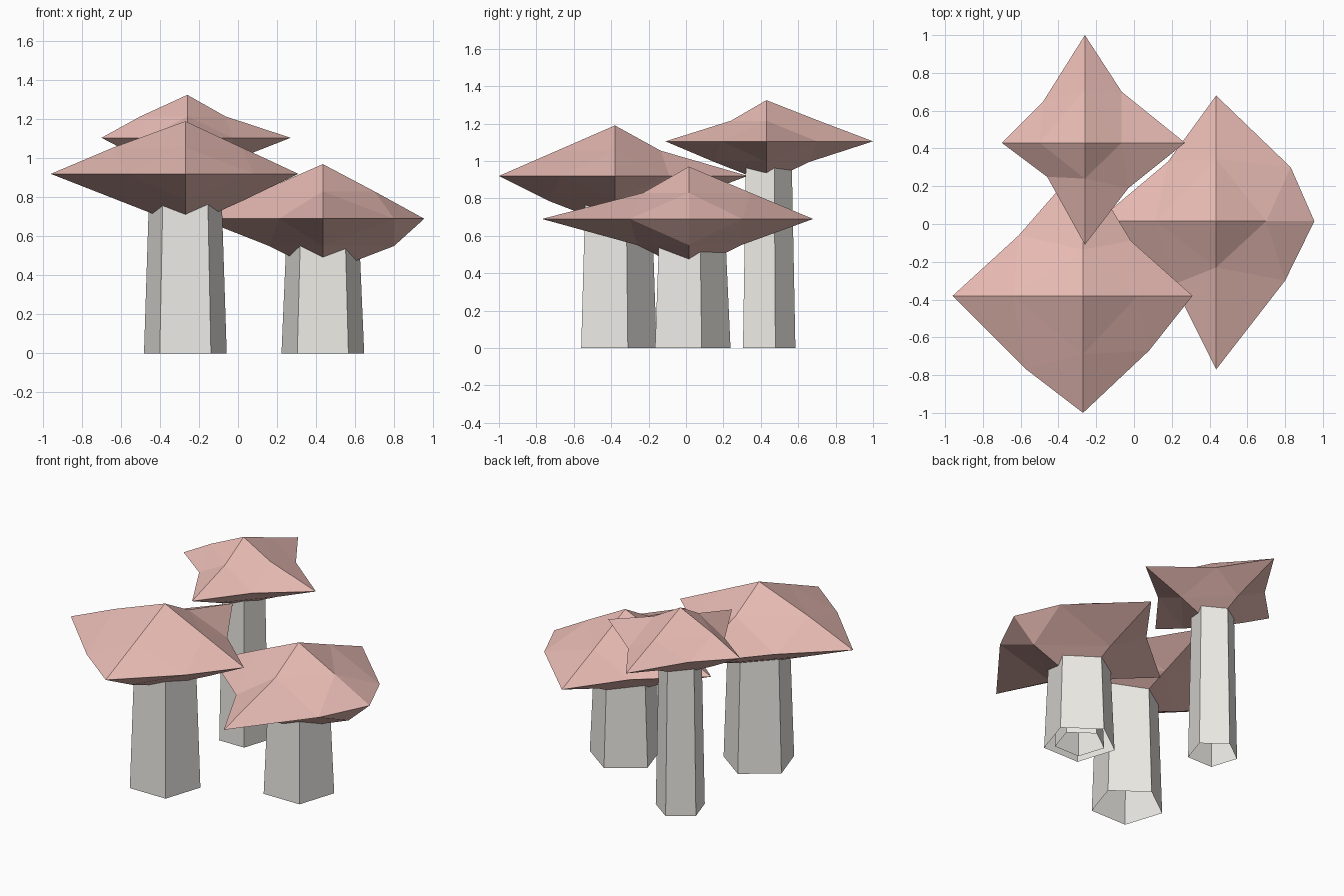
import bpy, bmesh
from math import sin, cos, radians
from mathutils import Vector

if "Cube" in bpy.data.objects:
    bpy.data.objects.remove(bpy.data.objects["Cube"])


def material(name, rgb):
    m = bpy.data.materials.new(name)
    m.diffuse_color = (*rgb, 1)
    m.use_nodes = True
    m.node_tree.nodes["Principled BSDF"].inputs["Base Color"].default_value = m.diffuse_color
    return m


RED = material("cap_red", (0.80, 0.49, 0.45))
CREAM = material("stalk_cream", (0.84, 0.82, 0.78))


def finish(bm, name, mat):
    bmesh.ops.recalc_face_normals(bm, faces=bm.faces)
    me = bpy.data.meshes.new(name)
    bm.to_mesh(me)
    bm.free()
    me.materials.append(mat)
    ob = bpy.data.objects.new(name, me)
    bpy.context.collection.objects.link(ob)


# Tapered five-sided open tube
def stalk(name, x, y, radius, height, taper=0.86):
    bm = bmesh.new()
    rings = []
    for r, z in ((radius, 0), (radius * taper, height)):
        rings.append([bm.verts.new((x + r * cos(radians(90 + 72 * k)),
                                    y + r * sin(radians(90 + 72 * k)), z)) for k in range(5)])
    for k in range(5):
        j = (k + 1) % 5
        bm.faces.new((rings[0][k], rings[0][j], rings[1][j], rings[1][k]))
    finish(bm, name, CREAM)


# Cap: octahedron split once, with uneven midpoints.
# Order of the four sides: +x, +y, -x, -y; corners: ++, -+, --, +-
def cap(name, centre, h, tips, corners, upper, lower):
    bm = bmesh.new()
    c = Vector(centre)
    dirs = [Vector(d) for d in ((1, 0, 0), (0, 1, 0), (-1, 0, 0), (0, -1, 0))]
    tip = [bm.verts.new(c + d * r) for d, r in zip(dirs, tips)]
    corner = [bm.verts.new((px, py, c.z)) for px, py in corners]
    for s, radii in ((1, upper), (-1, lower)):
        pole = bm.verts.new(c + Vector((0, 0, s * h)))
        mid = [bm.verts.new(c + d * r + Vector((0, 0, s * h / 2)))
               for d, r in zip(dirs, radii)]
        for i in range(4):
            j = (i + 1) % 4
            for tri in ((pole, mid[i], mid[j]), (mid[i], tip[i], corner[i]),
                        (mid[j], corner[i], tip[j]), (mid[i], corner[i], mid[j])):
                bm.faces.new(tri)
    finish(bm, name, RED)


# Front left mushroom
stalk("front_left_stalk", -0.27, -0.38, 0.223, 0.92)
cap("front_left_cap", (-0.27, -0.38, 0.92), 0.27, (0.58, 0.71, 0.69, 0.62),
    ((-0.016, -0.09), (-0.61, -0.06), (-0.57, -0.77), (0.08, -0.67)),
    (0.29, 0.245, 0.37, 0.31), (0.30, 0.35, 0.345, 0.35))

# Right mushroom, with a thinner tube inside its stalk
stalk("right_stalk", 0.435, 0.015, 0.223, 0.69)
stalk("right_inner_stalk", 0.435, 0.015, 0.155, 0.5)
cap("right_cap", (0.435, 0.015, 0.69), 0.28, (0.52, 0.665, 0.63, 0.785),
    ((0.83, 0.30), (0.18, 0.33), (0.21, -0.32), (0.80, -0.30)),
    (0.265, 0.33, 0.32, 0.245), (0.365, 0.28, 0.275, 0.275))

# Back mushroom
stalk("back_stalk", -0.26, 0.43, 0.155, 1.105)
cap("back_cap", (-0.26, 0.43, 1.105), 0.22, (0.53, 0.57, 0.44, 0.54),
    ((-0.065, 0.70), (-0.48, 0.65), (-0.46, 0.25), (-0.03, 0.19)),
    (0.195, 0.28, 0.24, 0.19), (0.25, 0.23, 0.23, 0.28))
